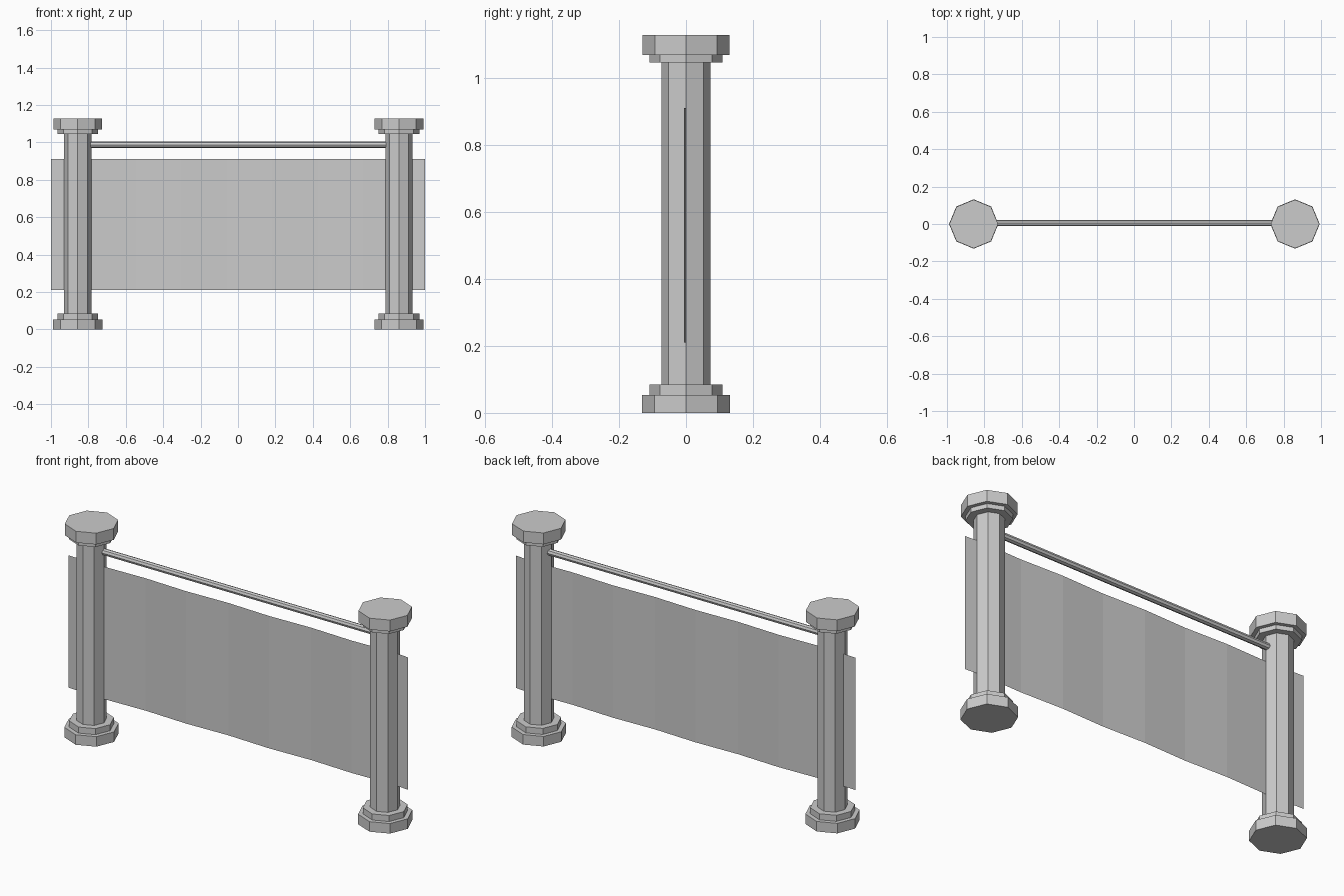
import bpy, bmesh, math

if "Cube" in bpy.data.objects:
    bpy.data.objects.remove(bpy.data.objects["Cube"])

def make_object(name, verts, faces):
    mesh = bpy.data.meshes.new(name)
    mesh.from_pydata(verts, [], faces)
    obj = bpy.data.objects.new(name, mesh)
    bpy.context.collection.objects.link(obj)
    return obj

def lathe(name, profile, x, sides=8):
    # closed stepped column with corners on the axes
    verts = [(x + r * math.cos(math.tau * i / sides), r * math.sin(math.tau * i / sides), z)
             for r, z in profile for i in range(sides)]
    faces = [(k * sides + i, k * sides + (i + 1) % sides,
              (k + 1) * sides + (i + 1) % sides, (k + 1) * sides + i)
             for k in range(len(profile) - 1) for i in range(sides)]
    faces.append(tuple(reversed(range(sides))))
    faces.append(tuple(range(len(verts) - sides, len(verts))))
    return make_object(name, verts, faces)

# Two octagonal posts with stepped bases and caps
post_profile = [(0.132, 0), (0.132, 0.053), (0.109, 0.053), (0.109, 0.085),
                (0.073, 0.085), (0.073, 1.045), (0.109, 1.045), (0.109, 1.068),
                (0.13, 1.068), (0.13, 1.128)]
for side, x in (("left", -0.857), ("right", 0.861)):
    lathe(side + "_post", post_profile, x)

# Top rail running between the posts
bpy.ops.mesh.primitive_cylinder_add(vertices=8, radius=0.017, depth=1.84,
                                    location=(0.002, 0.005, 0.987),
                                    rotation=(0, math.pi / 2, 0))
bpy.context.object.name = "top_rail"

# Thin, slightly rippled panel passing through the posts
xs = [-1.0] + [-0.79 + 0.243 * i for i in range(8)] + [1.0]
verts = []
for i, x in enumerate(xs):
    y = 0.002 - 0.004 * x + (0.004 if i % 2 == 0 else -0.004)
    verts += [(x, y, 0.21), (x, y, 0.91)]
make_object("panel", verts, [(2 * i, 2 * i + 2, 2 * i + 3, 2 * i + 1)
                             for i in range(len(xs) - 1)])
